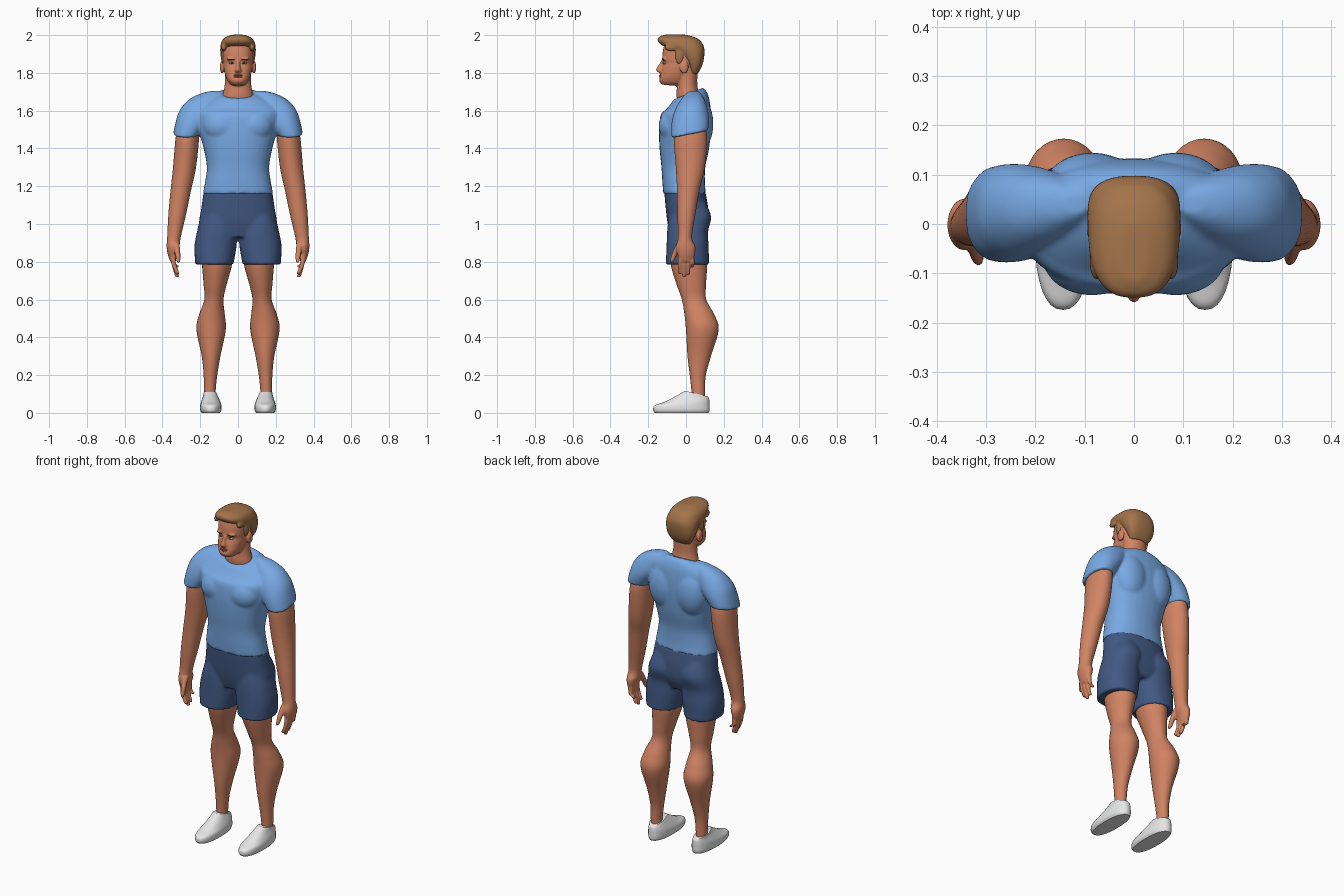
import bpy
import bmesh
import math
from mathutils import Matrix, Vector

cube = bpy.data.objects.get("Cube")
if cube:
    bpy.data.objects.remove(cube, do_unlink=True)


def make_material(name, red, green, blue):
    material = bpy.data.materials.new(name)
    material.use_nodes = True
    colour = (red, green, blue, 1)
    material.diffuse_color = colour
    shader = material.node_tree.nodes["Principled BSDF"]
    shader.inputs["Base Color"].default_value = colour
    shader.inputs["Roughness"].default_value = 0.8
    return material


skin = make_material("skin", 0.64, 0.23, 0.125)
shirt_blue = make_material("shirt blue", 0.19, 0.4, 0.78)
shorts_navy = make_material("shorts navy", 0.055, 0.1, 0.23)
hair_brown = make_material("hair brown", 0.37, 0.175, 0.07)
shoe_white = make_material("shoe white", 0.8, 0.8, 0.8)
lip_red = make_material("lip red", 0.42, 0.12, 0.08)
brow_brown = make_material("brow brown", 0.13, 0.05, 0.025)
eye_white = make_material("eye white", 0.6, 0.55, 0.5)
eye_dark = make_material("eye dark", 0.02, 0.02, 0.025)


def smooth_rows(rows, steps):
    """Catmull-Rom interpolation through the given rows."""
    rows = [Vector(tuple(row) + (0,) * (6 - len(row))) for row in rows]
    result = []
    for i in range(len(rows) - 1):
        b, c = rows[i], rows[i + 1]
        a = rows[max(i - 1, 0)]
        d = rows[min(i + 2, len(rows) - 1)]
        for step in range(steps):
            t = step / steps
            result.append((b * 2 + (c - a) * t + (a * 2 - b * 5 + c * 4 - d) * t ** 2
                           + (b * 3 - a - c * 3 + d) * t ** 3) / 2)
    return result + [rows[-1]]


def loft(bm, rows, sign=1, power=2, steps=5, sides=32):
    """Stack rounded rings; a row is height, x from, x to, front, back, tilt."""
    rings = []
    for z, x_from, x_to, front, back, tilt in smooth_rows(rows, steps):
        ring = []
        for k in range(sides):
            angle = math.tau * k / sides
            c, s = math.cos(angle), math.sin(angle)
            u = math.copysign(abs(c) ** (2 / power), c)
            v = math.copysign(abs(s) ** (2 / power), s)
            x = (x_from + x_to) / 2 + u * (x_to - x_from) / 2
            depth = v * (back - front) / 2
            ring.append(bm.verts.new((sign * x, (front + back) / 2 + depth, z + tilt * depth)))
        rings.append(ring)
    for low, high in zip(rings, rings[1:]):
        for k in range(sides):
            n = (k + 1) % sides
            bm.faces.new((low[k], low[n], high[n], high[k]))
    bm.faces.new(rings[0])
    bm.faces.new(rings[-1])


def centred(rows):
    """Rows given by half width, symmetric about the middle."""
    return [(z, -half, half, *rest) for z, half, *rest in rows]


def ball(bm, centre, radii):
    matrix = Matrix.Translation(centre) @ Matrix.Diagonal((*radii, 1))
    bmesh.ops.create_uvsphere(bm, u_segments=24, v_segments=16, radius=1, matrix=matrix)


def finish(bm, name, material, voxel=0, smoothing=3):
    """Turn the shapes into one object, fused into one skin if voxel is set."""
    bmesh.ops.recalc_face_normals(bm, faces=bm.faces)
    mesh = bpy.data.meshes.new(name)
    bm.to_mesh(mesh)
    bm.free()
    mesh.materials.append(material)
    obj = bpy.data.objects.new(name, mesh)
    bpy.context.collection.objects.link(obj)
    bpy.context.view_layer.objects.active = obj
    obj.select_set(True)
    bpy.ops.object.shade_smooth_by_angle(angle=math.radians(50))
    obj.select_set(False)
    if voxel:
        fuse = obj.modifiers.new("fuse", "REMESH")
        fuse.mode = "VOXEL"
        fuse.voxel_size = voxel
        fuse.use_smooth_shade = True
        relax = obj.modifiers.new("relax", "SMOOTH")
        relax.factor = 0.5
        relax.iterations = smoothing
    return obj


# Shirt: torso, chest, shoulder blades and sleeves
bm = bmesh.new()
loft(bm, centred([
    (1.16, .186, -.12, .105), (1.22, .175, -.125, .1), (1.3, .165, -.13, .102),
    (1.4, .182, -.14, .122), (1.5, .21, -.143, .132), (1.58, .225, -.133, .132),
    (1.63, .21, -.105, .125, .2), (1.665, .16, -.085, .11, .35), (1.69, .1, -.065, .09, .4)]), power=2.3)
for sign in (1, -1):
    loft(bm, [(1.475, .207, .344, -.077, .117, .2), (1.54, .16, .33, -.077, .122, .1),
              (1.6, .12, .31, -.06, .117), (1.655, .1, .265, -.03, .1),
              (1.69, .09, .2, 0, .08), (1.705, .09, .14, .02, .06)], sign, power=2.2)
    ball(bm, (sign * .085, .07, 1.53), (.1, .075, .14))
    ball(bm, (sign * .085, -.07, 1.52), (.1, .075, .09))
finish(bm, "shirt", shirt_blue, .008, 4)

# Shorts: pelvis and two legs
bm = bmesh.new()
loft(bm, centred([(.93, .17, -.08, .09), (1, .205, -.097, .118), (1.08, .195, -.107, .118),
                  (1.17, .182, -.115, .103)]), power=2.3)
for sign in (1, -1):
    loft(bm, [(.785, .025, .226, -.107, .122), (.88, .008, .231, -.103, .12),
              (.96, .005, .217, -.1, .117), (1.04, .005, .198, -.09, .133),
              (1.12, .02, .17, -.07, .1)], sign, power=2.2)
finish(bm, "shorts", shorts_navy, .008, 3)

# Limbs and shoes, one set for each side
for side, sign in (("left", 1), ("right", -1)):
    bm = bmesh.new()
    loft(bm, [(.06, .12, .178, .03, .1), (.12, .118, .18, .028, .1), (.2, .11, .182, .02, .105),
              (.3, .093, .192, .008, .132), (.44, .065, .22, 0, .173), (.52, .07, .206, -.008, .15),
              (.6, .077, .178, -.022, .107), (.68, .06, .182, -.05, .106),
              (.78, .033, .19, -.08, .112), (.86, .03, .19, -.085, .11)], sign)
    finish(bm, side + "_leg", skin)

    bm = bmesh.new()
    loft(bm, [(0, .095, .192, -.165, .12), (.015, .088, .2, -.174, .125), (.04, .088, .2, -.165, .125),
              (.06, .094, .195, -.11, .124), (.085, .105, .186, -.045, .122, -.1),
              (.102, .113, .183, -.005, .115, -.25)], sign, power=2.3)
    finish(bm, side + "_shoe", shoe_white)

    # Arm with palm, fingers and thumb
    bm = bmesh.new()
    loft(bm, [(.8, .33, .358, -.035, .035), (.84, .322, .372, -.045, .047), (.88, .31, .378, -.053, .05),
              (.93, .303, .375, -.042, .032), (1.05, .275, .369, -.046, .05),
              (1.18, .248, .357, -.048, .072), (1.3, .222, .344, -.054, .1),
              (1.46, .205, .33, -.064, .112), (1.56, .2, .31, -.04, .09)], sign)
    for i, tip in enumerate((.735, .718, .73, .77)):
        y = i * .022 - .032
        loft(bm, [(tip, .315, .327, y - .005, y + .005), (tip + .008, .312, .334, y - .01, y + .01),
                  (.79, .328, .353, y - .011, y + .011), (.84, .33, .36, y - .01, y + .01)],
             sign, sides=12)
    loft(bm, [(.795, .308, .32, -.082, -.07), (.81, .305, .327, -.084, -.06),
              (.85, .305, .335, -.072, -.04), (.9, .31, .345, -.05, -.01)], sign, sides=12)
    finish(bm, side + "_arm", skin, .005, 2)

# Head, neck, nose, brow ridge and ears
bm = bmesh.new()
loft(bm, centred([(1.6, .095, -.04, .08), (1.68, .082, -.05, .07), (1.74, .07, -.048, .06),
                  (1.84, .068, -.05, .062)]))
loft(bm, centred([
    (1.735, .032, -.128, -.06, -.1), (1.75, .05, -.141, -.01, -.1), (1.78, .065, -.138, .02),
    (1.82, .075, -.129, .05), (1.85, .079, -.12, .07), (1.875, .081, -.126, .08),
    (1.92, .081, -.122, .085), (1.955, .07, -.11, .07), (1.98, .045, -.08, .04)]), power=2.4)
loft(bm, centred([(1.797, .013, -.138, -.1), (1.807, .02, -.152, -.1), (1.818, .016, -.16, -.1),
                  (1.84, .011, -.146, -.1), (1.87, .012, -.128, -.1)]), sides=16)
for sign in (1, -1):
    ball(bm, (sign * .033, -.112, 1.874), (.027, .015, .009))
    ball(bm, (sign * .085, -.01, 1.83), (.011, .024, .034))
finish(bm, "head", skin, .005, 2)

# Face details
for name, material, x, y, z, radii in (
        ("eye", eye_white, .033, -.112, 1.852, (.014, .01, .006)),
        ("iris", eye_dark, .032, -.116, 1.852, (.006, .008, .006)),
        ("eyebrow", brow_brown, .034, -.12, 1.872, (.021, .008, .004))):
    bm = bmesh.new()
    for sign in (1, -1):
        ball(bm, (sign * x, y, z), radii)
    finish(bm, name + "s", material)
bm = bmesh.new()
for z in (1.779, 1.787):
    ball(bm, (0, -.133, z), (.024, .009, .005))
finish(bm, "lips", lip_red)

# Hair swept up at the front, with sideburns
bm = bmesh.new()
loft(bm, centred([
    (1.795, .055, .015, .062), (1.83, .076, .012, .082), (1.87, .089, -.012, .094),
    (1.91, .094, -.05, .098), (1.935, .094, -.095, .096), (1.95, .092, -.134, .09),
    (1.972, .084, -.15, .075), (1.99, .064, -.143, .045), (2.002, .03, -.115, .0)]), power=2.6)
for sign in (1, -1):
    ball(bm, (sign * .077, -.035, 1.89), (.013, .022, .045))
    ball(bm, (sign * .075, -.075, 1.935), (.015, .04, .02))
finish(bm, "hair", hair_brown, .006, 3)
